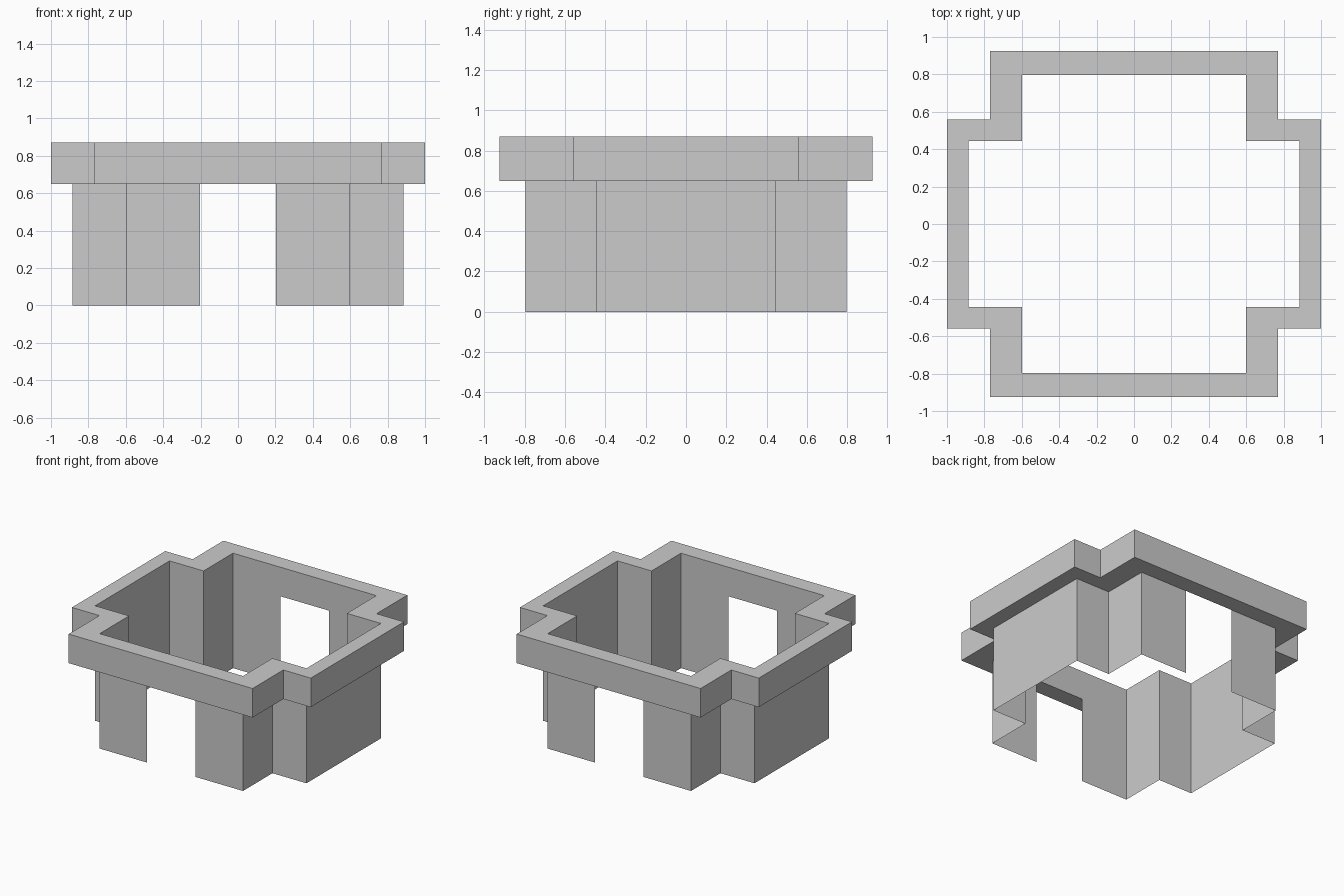
import bpy

if "Cube" in bpy.data.objects:
    bpy.data.objects.remove(bpy.data.objects["Cube"])

DOOR_X = 0.203
Z_BAND, Z_TOP = 0.65, 0.87


def cross_half(narrow_x, wide_x, short_y, long_y):
    """Right half of a cross-shaped plan, front to back."""
    return [(narrow_x, -long_y), (narrow_x, -short_y), (wide_x, -short_y),
            (wide_x, short_y), (narrow_x, short_y), (narrow_x, long_y)]


def turned(points):
    """Half-turn about z."""
    return [(-x, -y) for x, y in points]


def make_object(name, verts, faces):
    mesh = bpy.data.meshes.new(name)
    mesh.from_pydata(verts, [], faces)
    mesh.update()
    obj = bpy.data.objects.new(name, mesh)
    bpy.context.collection.objects.link(obj)
    return obj


wall_plan = cross_half(0.6, 0.885, 0.445, 0.797)
band_plan = cross_half(0.77, 1.0, 0.558, 0.925)


# Thin walls, one folded sheet on each side of the front and back doorways
def wall_sheet(name, path):
    n = len(path)
    verts = [(x, y, z) for z in (0, Z_BAND) for x, y in path]
    faces = [(i, i + 1, n + i + 1, n + i) for i in range(n - 1)]
    return make_object(name, verts, faces)


right_path = [(DOOR_X, -0.797)] + wall_plan + [(DOOR_X, 0.797)]
wall_sheet("right_wall", right_path)
wall_sheet("left_wall", turned(right_path))

# Solid band around the top: inner and outer outlines at two heights
inner = wall_plan + turned(wall_plan)
outer = band_plan + turned(band_plan)
n = len(inner)
rings = [(outer, Z_BAND), (outer, Z_TOP), (inner, Z_TOP), (inner, Z_BAND)]
verts = [(x, y, z) for loop, z in rings for x, y in loop]
faces = []
for r in range(4):
    a, b = r * n, (r + 1) % 4 * n
    for i in range(n):
        j = (i + 1) % n
        faces.append((a + i, a + j, b + j, b + i))
make_object("top_band", verts, faces)
